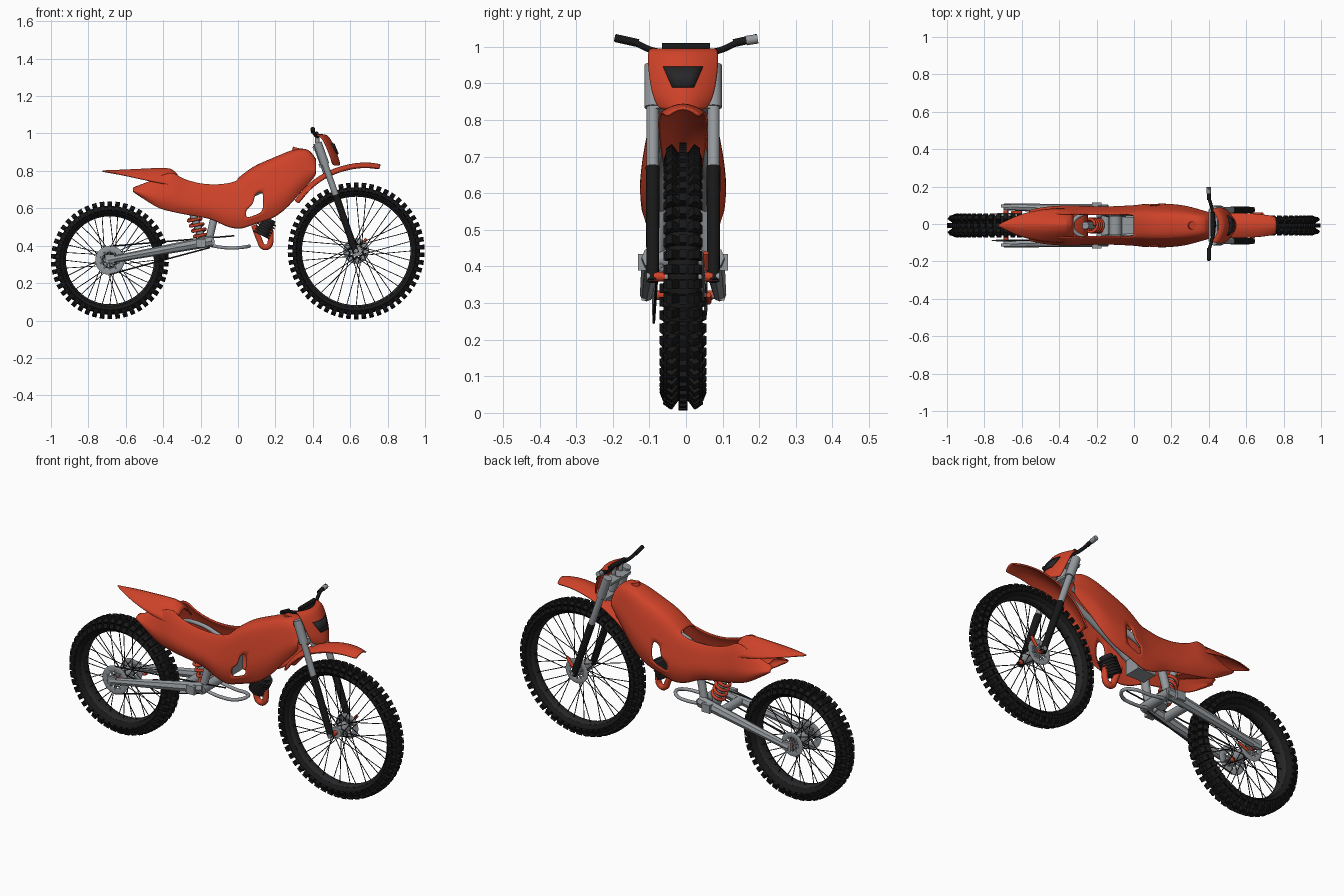
import bpy, bmesh, math
from mathutils import Vector, Matrix

cube = bpy.data.objects.get("Cube")
if cube:
    bpy.data.objects.remove(cube)


def material(name, r, g, b, rough=0.6):
    m = bpy.data.materials.new(name)
    m.use_nodes = True
    m.diffuse_color = (r, g, b, 1)
    bsdf = m.node_tree.nodes["Principled BSDF"]
    bsdf.inputs["Base Color"].default_value = (r, g, b, 1)
    bsdf.inputs["Roughness"].default_value = rough
    return m


RED = material("red plastic", 0.62, 0.055, 0.022)
BLACK = material("black rubber", 0.009, 0.009, 0.009)
DARK = material("dark metal", 0.02, 0.02, 0.022)
GREY = material("grey metal", 0.30, 0.32, 0.34)
MID = -0.008  # centre plane of the bike
made = []


def finish(name, bm, mat, y=MID):
    bmesh.ops.recalc_face_normals(bm, faces=bm.faces)
    me = bpy.data.meshes.new(name)
    bm.to_mesh(me)
    bm.free()
    me.materials.append(mat)
    ob = bpy.data.objects.new(name, me)
    ob.location.y = y
    bpy.context.collection.objects.link(ob)
    made.append(ob)
    return ob


def rod(bm, p, q, r, r2=None, n=10):
    p, q = Vector(p), Vector(q)
    m = Matrix.Translation((p + q) / 2) @ (q - p).to_track_quat('Z', 'Y').to_matrix().to_4x4()
    bmesh.ops.create_cone(bm, cap_ends=True, segments=n, radius1=r, radius2=r2 or r,
                          depth=(q - p).length, matrix=m)


def rods(name, mat, *specs, n=12, y=MID):
    bm = bmesh.new()
    for s in specs:
        rod(bm, *s, n=n)
    return finish(name, bm, mat, y)


def both(p, q, r, r2=None):
    """The same rod on both sides."""
    flip = lambda v: (v[0], -v[1], v[2])
    return [(p, q, r, r2), (flip(p), flip(q), r, r2)]


def box(bm, c, size, m=Matrix()):
    bmesh.ops.create_cube(bm, size=1, matrix=m @ Matrix.Translation(c) @ Matrix.Diagonal((*size, 1)))


def tube(name, pts, r, mat, y=MID):
    cu = bpy.data.curves.new(name, 'CURVE')
    cu.dimensions, cu.bevel_depth, cu.bevel_resolution = '3D', r, 3
    cu.resolution_u, cu.use_fill_caps = 6, True
    sp = cu.splines.new('BEZIER')
    sp.bezier_points.add(len(pts) - 1)
    for b, p in zip(sp.bezier_points, pts):
        b.co = p
        b.handle_left_type = b.handle_right_type = 'AUTO'
    tmp = bpy.data.objects.new(name, cu)
    bm = bmesh.new()
    bm.from_mesh(tmp.to_mesh())
    tmp.to_mesh_clear()
    bpy.data.objects.remove(tmp)
    return finish(name, bm, mat, y)


def loft(rows, wrap=False, skip=lambda i, j: False):
    bm = bmesh.new()
    grid = [[bm.verts.new(p) for p in row] for row in rows]
    nr, nc = len(grid), len(grid[0])
    for i in range(nr if wrap else nr - 1):
        for j in range(nc if wrap else nc - 1):
            if not skip(i, j):
                k, l = (i + 1) % nr, (j + 1) % nc
                bm.faces.new((grid[i][j], grid[i][l], grid[k][l], grid[k][j]))
    bmesh.ops.delete(bm, geom=[v for v in bm.verts if not v.link_faces], context='VERTS')
    return bm


def shell(ob, thick, levels=2):
    if levels:
        ob.modifiers.new("smooth", 'SUBSURF').levels = levels
        ob.modifiers["smooth"].render_levels = levels
    s = ob.modifiers.new("thickness", 'SOLIDIFY')
    s.thickness, s.offset = thick, 0


# Wheels: tyre carcass, knobs, rim, spokes, hub
def ring(name, c, rm, dr, w, mat, n=72):
    rows = []
    for k in range(n):
        t = math.tau * k / n
        rows.append([])
        for s in range(12):
            a = math.tau * s / 12
            r = rm + dr * math.cos(a)
            rows[-1].append((c[0] + r * math.sin(t), w * math.sin(a), c[1] + r * math.cos(t)))
    return finish(name, loft(rows, wrap=True), mat)


def wheel(side, x, z, R, inner, w, count, spokes):
    rm, d = (R - 0.025 + inner) / 2, (R - 0.025 - inner) / 2
    ring(side + "_tyre", (x, z), rm, d, w * 0.85, BLACK)
    ring(side + "_rim", (x, z), inner + 0.004, 0.009, w * 0.5, DARK)
    bm = bmesh.new()
    for k in range(count):
        for deg in (-68, -36, 0, 36, 68):
            a = math.radians(deg)
            lift, tall = (0.002, 0.022) if abs(deg) > 60 else (0.009, 0.032)
            m = (Matrix.Translation((x, 0, z)) @ Matrix.Rotation(math.tau * k / count, 4, 'Y')
                 @ Matrix.Translation((0, w * 0.82 * math.sin(a), rm + d * math.cos(a)))
                 @ Matrix.Rotation(-a, 4, 'X'))
            box(bm, (0, 0, lift), (math.tau * R / count * 0.58, w * 0.4, tall), m)
    finish(side + "_tyre_knobs", bm, BLACK)
    bm = bmesh.new()
    for k in range(spokes):
        t, s = math.tau * k / spokes, 1 if k % 2 else -1
        h = t + (0.9 if k % 4 < 2 else -0.9)
        rod(bm, (x + 0.032 * math.sin(h), s * 0.032, z + 0.032 * math.cos(h)),
            (x + inner * math.sin(t), s * 0.008, z + inner * math.cos(t)), 0.0022, n=5)
    finish(side + "_spokes", bm, DARK)
    rods(side + "_hub", GREY, ((x, -0.042, z), (x, 0.042, z), 0.03), n=20)
    rods(side + "_axle", GREY, ((x, -0.1, z), (x, 0.1, z), 0.011))
    rods(side + "_hub_spacers", RED, *both((x, 0.05, z), (x, 0.08, z), 0.013))


def disc(name, x, y, z, r, mat):
    ring_ob = ring(name, (x, z), r * 0.77, r * 0.23, 0.003, mat, 40)
    ring_ob.location.y += y
    bm = bmesh.new()
    for k in range(10):
        t = math.tau * k / 10
        rod(bm, (x, y, z), (x + r * 0.7 * math.sin(t), y, z + r * 0.7 * math.cos(t)), 0.005, n=6)
    finish(name + "_arms", bm, mat)


FX, FZ, RX, RZ = 0.632, 0.372, -0.685, 0.322
wheel("front", FX, FZ, 0.366, 0.295, 0.049, 54, 36)
wheel("rear", RX, RZ, 0.315, 0.24, 0.062, 46, 36)
disc("front_brake_disc", FX, 0.055, FZ, 0.068, GREY)
disc("rear_brake_disc", RX, 0.062, RZ, 0.065, GREY)
disc("rear_sprocket", RX, -0.08, RZ, 0.078, GREY)
rods("brake_calipers", RED, ((FX + 0.02, 0.062, FZ + 0.02), (FX + 0.055, 0.062, FZ + 0.065), 0.008),
     ((RX + 0.03, 0.07, RZ - 0.02), (RX + 0.085, 0.07, RZ), 0.007))

# Main bodywork: x, top, bottom, half width; open over the seat
stations = [(-.56, .71, .69, .08), (-.5, .735, .65, .095), (-.42, .775, .597, .104), (-.35, .812, .583, .105),
            (-.31, .768, .573, .105), (-.2, .737, .555, .1), (-.125, .735, .54, .1), (-.07, .74, .505, .103),
            (0, .758, .488, .106), (.04, .79, .498, .111), (.085, .822, .515, .114), (.135, .846, .53, .116),
            (.2, .872, .552, .114), (.275, .905, .615, .105), (.33, .918, .685, .09), (.38, .915, .735, .075),
            (.415, .86, .78, .065)]
across = (0, .3, .58, .75, .9, 1, .97, .82)
down = (0, .01, .05, .2, .47, .66, .85, 1)
rows = []
for x, top, bot, w in stations:
    half = [(w * f, top + (bot - top) * g) for f, g in zip(across, down)]
    rows.append([(x, -y, z) for y, z in half[:0:-1]] + [(x, y, z) for y, z in half])


def body_gap(i, j):
    col = j - 7 if j >= 7 else 6 - j
    return (i < 8 and col < 2) or (i in (9, 10) and col == 5) or (i == 10 and col == 4)


shell(finish("body_panels", loft(rows, skip=body_gap), RED), 0.007)

# Pointed tail and the inner mudguard beneath it
rows = []
for x, top, bot, w in [(-.725, .800, .797, .004), (-.66, .803, .786, .035), (-.6, .807, .775, .062),
                       (-.5, .814, .752, .084), (-.42, .82, .735, .09), (-.355, .822, .725, .088),
                       (-.325, .785, .71, .075)]:
    rows.append([(x, w * t, top + (bot - top) * abs(t) ** 1.6) for t in (-1, -.75, -.4, 0, .4, .75, 1)])
shell(finish("tail", loft(rows), RED), 0.006, 1)
rows = [[(x, w * t, z - 0.02 * t * t) for t in (-1, -.5, 0, .5, 1)]
        for x, z, w in [(-.53, .725, .06), (-.4, .69, .08), (-.3, .64, .085), (-.25, .585, .08)]]
shell(finish("inner_mudguard", loft(rows), RED), 0.005, 1)
rods("tank_cap", RED, ((.31, 0, .905), (.315, 0, .924), .022), n=20)

# Front mudguard, its edges bent towards the wheel
rows = []
for x, z, w in [(.305, .64, .045), (.345, .695, .052), (.40, .748, .06), (.47, .793, .066),
                (.55, .824, .066), (.64, .843, .062), (.72, .842, .054), (.762, .832, .045)]:
    inward = (Vector((FX, 0, FZ)) - Vector((x, 0, z))).normalized()
    rows.append([Vector((x, w * t, z)) + inward * 0.024 * t * t for t in (-1, -.8, -.4, 0, .4, .8, 1)])
shell(finish("front_mudguard", loft(rows), RED), 0.008)

# Number mask and headlight
mask = [(.455, .992, .086), (.48, .99, .094), (.505, .95, .094), (.525, .9, .088), (.54, .86, .079), (.545, .83, .062)]
rows = [[(x - .04 * t * t, w * t, z) for t in (-1, -.8, -.4, 0, .4, .8, 1)] for x, z, w in mask]
shell(finish("front_mask", loft(rows), RED), 0.008)
rows = [[(x - .04 * (y / w) ** 2, y, z) for y in (-s, -s / 2, 0, s / 2, s)]
        for x, z, w, s in [(.513, .945, .094, .054), (.536, .89, .085, .03)]]
shell(finish("headlight", loft(rows), DARK), 0.006, 0)

# Forks and steering
top, foot = Vector((.425, .083, .95)), Vector((FX - .005, .083, FZ))
at = lambda t: top.lerp(foot, t)
rods("fork_clamps", GREY, *both(at(0), at(.2), .023), n=16)
rods("fork_tubes", GREY, *both(at(.2), at(.5), .017), n=16)
rods("fork_legs", BLACK, *both(at(.48), at(1.02), .019, .017), n=16)
bm = bmesh.new()
tilt = Matrix.Rotation(math.radians(-20), 4, 'Y')
for t in (.04, .2):
    c = at(t)
    box(bm, (0, 0, 0), (.05, .17, .02), Matrix.Translation((c.x - .008, 0, c.z)) @ tilt)
finish("triple_clamps", bm, GREY)
rods("steering_stem", GREY, ((.42, 0, .94), (.475, 0, .79), .02))
bar = [(.40, -.195, 1.025), (.40, -.15, 1.015), (.415, -.09, .99), (.425, -.05, .985),
       (.425, .05, .985), (.415, .09, .99), (.40, .15, 1.015), (.40, .195, 1.025)]
tube("handlebar", bar, .009, BLACK, 0)
rods("bar_pad", BLACK, ((.42, -.065, 1.0), (.42, .065, 1.0), .011), y=0)
rods("bar_grips", BLACK, *both((.40, .13, 1.01), (.40, .193, 1.024), .011), y=0)
rods("throttle_end", GREY, ((.40, .165, 1.017), (.40, .196, 1.022), .013), y=0)
rods("bar_risers", GREY, *both((.425, .03, .95), (.423, .03, .985), .012))

# Swingarm, pivot, footpegs
rods("swingarm", GREY, *both((RX - .01, .1, RZ), (-.14, .083, .425), .018, .03), n=8)
rods("swingarm_bridge", GREY, ((-.27, -.09, .40), (-.27, .09, .40), .024),
     ((-.15, -.1, .42), (-.15, .1, .42), .026))
bm = bmesh.new()
for s in (-1, 1):
    box(bm, (-.2, s * .112, .412), (.05, .022, .045))
    box(bm, (RX, s * .105, RZ + .008), (.05, .016, .045))
finish("footpegs_and_axle_blocks", bm, GREY)

# Rear shock
axis_a, axis_b = Vector((-.24, 0, .56)), Vector((-.185, 0, .42))
side = (axis_b - axis_a).normalized().cross(Vector((0, 1, 0)))
coil = []
for k in range(41):
    a = math.tau * k / 8
    coil.append(axis_a.lerp(axis_b, k / 40) + .034 * (side * math.cos(a) + Vector((0, math.sin(a), 0))))
tube("shock_spring", coil, .008, RED)
rods("shock_body", GREY, ((-.26, 0, .62), axis_b, .02), ((-.185, 0, .43), (-.175, 0, .395), .03))

# Frame tubes
rods("frame_uprights", GREY, *both((-.12, .06, .58), (-.16, .072, .41), .021),
     *both((-.16, .068, .43), (-.19, .05, .40), .016))
tube("lower_cradle", [(-.17, .06, .405), (-.05, .058, .388), (.03, .045, .392), (.06, 0, .398),
                      (.03, -.045, .392), (-.05, -.058, .388), (-.17, -.06, .405)], .009, GREY)
tube("seat_rail", [(.02, .06, .65), (-.12, .064, .65), (-.28, .058, .69), (-.33, 0, .71),
                   (-.28, -.058, .69), (-.12, -.064, .65), (.02, -.06, .65)], .011, GREY)
rods("frame_spars", GREY, *both((.4, .03, .82), (.02, .065, .65), .016), *both((.02, .065, .65), (-.12, .06, .56), .016))

# Engine, exhaust and chain
bm = bmesh.new()
box(bm, (-.05, 0, .56), (.11, .09, .08))
rod(bm, (-.1, -.05, .61), (-.1, .05, .61), .035, n=16)
finish("engine_block", bm, GREY)
up = Vector((.45, 0, .9)).normalized()
base = Vector((.125, 0, .455))
fins = [(base + up * .015 * k, base + up * (.015 * k + .008), .048) for k in range(6)]
rods("cylinder_fins", DARK, *fins, (base, base + up * .1, .035), n=20)
tube("exhaust_pipe", [(.165, 0, .52), (.175, 0, .44), (.163, 0, .397), (.135, 0, .394), (.115, 0, .43), (.085, 0, .51)],
     .016, RED)
rods("chain", DARK, ((RX, -.08, RZ + .075), (-.02, -.07, .453), .004), ((RX, -.08, RZ - .075), (-.15, -.07, .39), .004), n=6)

# Smooth shading with sharp corners
for ob in bpy.context.selected_objects:
    ob.select_set(False)
for ob in made:
    ob.select_set(True)
bpy.context.view_layer.objects.active = made[0]
bpy.ops.object.shade_smooth_by_angle(angle=math.radians(38))
